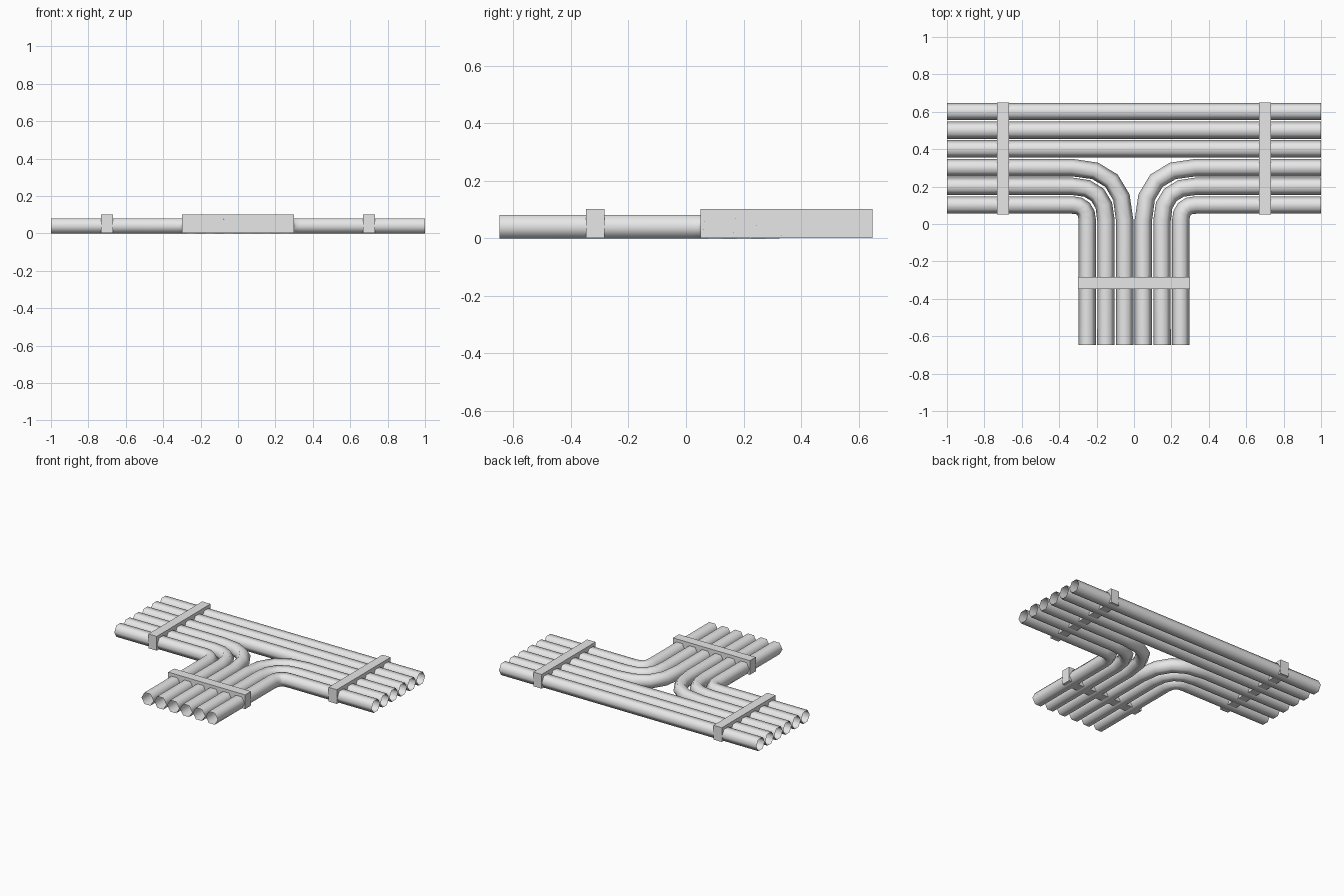
import bpy
import bmesh
import math
from mathutils import Vector

cube = bpy.data.objects.get("Cube")
if cube:
    bpy.data.objects.remove(cube, do_unlink=True)

RADIUS = 0.0465
SIDES = 6
AXIS_Z = RADIUS * math.sin(math.pi / 3)   # pipes lie on a flat side
PITCH = 0.1
BACK_Y = 0.6015
END_Y = -0.648
BEND_X, BEND_Y = 0.33, 0.02               # where every bend starts and ends
BEND_STEPS = 4

grey = bpy.data.materials.new("light grey")
grey.use_nodes = True
grey.diffuse_color = (0.8, 0.8, 0.8, 1)
grey.node_tree.nodes["Principled BSDF"].inputs["Base Color"].default_value = (0.8, 0.8, 0.8, 1)


def add_object(name, bm):
    mesh = bpy.data.meshes.new(name)
    bm.to_mesh(mesh)
    bm.free()
    mesh.materials.append(grey)
    obj = bpy.data.objects.new(name, mesh)
    bpy.context.collection.objects.link(obj)
    return obj


def add_pipe(name, path):
    """Sweep an open six-sided tube along a flat path."""
    bm = bmesh.new()
    points = [Vector((x, y, AXIS_Z)) for x, y in path]
    up = Vector((0, 0, 1))
    rings = []
    for i, p in enumerate(points):
        before = (p - points[i - 1]).normalized() if i else Vector()
        after = (points[i + 1] - p).normalized() if i + 1 < len(points) else Vector()
        side = (before + after).normalized().cross(up)
        ring = []
        for k in range(SIDES):
            a = math.tau * k / SIDES
            ring.append(bm.verts.new(p + RADIUS * (side * math.cos(a) + up * math.sin(a))))
        rings.append(ring)
    for a, b in zip(rings, rings[1:]):
        for k in range(SIDES):
            n = (k + 1) % SIDES
            face = bm.faces.new((a[k], b[k], b[n], a[n]))
            face.smooth = True
    add_object(name, bm)


def add_clamp(name, x, y, width, depth):
    bm = bmesh.new()
    bmesh.ops.create_cube(bm, size=1)
    bmesh.ops.scale(bm, vec=(width, depth, 0.1), verts=bm.verts)
    bmesh.ops.translate(bm, vec=(x, y, 0.052), verts=bm.verts)
    add_object(name, bm)


# Three straight pipes along the back
for i in range(3):
    y = BACK_Y - i * PITCH
    add_pipe(f"straight_pipe_{i + 1}", [(-1, y), (1, y)])

# Three bent pipes on each side, turning to the front
for label, sign in (("left", 1), ("right", -1)):
    for i in range(3):
        y = BACK_Y - (3 + i) * PITCH
        x = 0.05 + i * PITCH
        path = [(sign, y)]
        for s in range(BEND_STEPS + 1):
            t = s / BEND_STEPS
            bx = (1 - t) ** 2 * BEND_X + (1 - (1 - t) ** 2) * x
            by = (1 - t * t) * y + t * t * BEND_Y
            path.append((sign * bx, by))
        path.append((sign * x, END_Y))
        add_pipe(f"{label}_bent_pipe_{i + 1}", path)

# Clamps across each branch
add_clamp("left_clamp", 0.7, 0.35, 0.065, 0.598)
add_clamp("right_clamp", -0.7, 0.35, 0.065, 0.598)
add_clamp("front_clamp", 0, -0.315, 0.598, 0.065)
